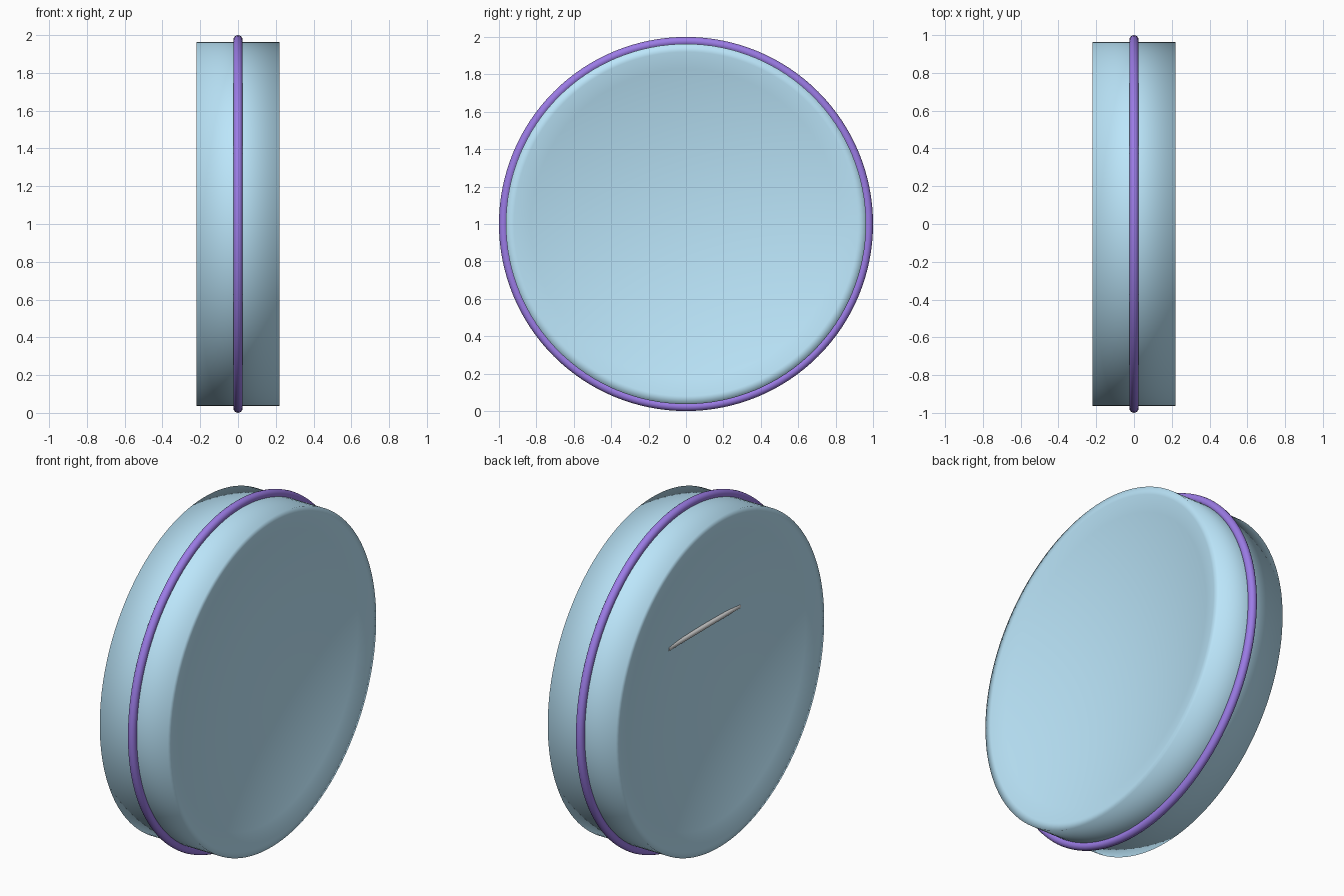
import bpy, bmesh, math
from mathutils import Vector

if "Cube" in bpy.data.objects:
    bpy.data.objects.remove(bpy.data.objects["Cube"])

CENTRE = Vector((0, 0, 1.0))
RADIUS, HALF_WIDTH, DISH_RADIUS, DISH_DEPTH = 0.963, 0.22, 0.92, 0.13


def material(name, color):
    mat = bpy.data.materials.new(name)
    mat.diffuse_color = (*color, 1)
    mat.use_nodes = True
    mat.node_tree.nodes["Principled BSDF"].inputs["Base Color"].default_value = mat.diffuse_color
    return mat


def finish(obj, name, mat=None):
    obj.name = name
    if mat:
        obj.data.materials.append(mat)
    for face in obj.data.polygons:
        face.use_smooth = True


blue = material("pale_blue", (0.50, 0.79, 0.96))
purple = material("purple", (0.33, 0.20, 0.79))

# Disc body: shallow dished faces, narrow flat lip and straight rim, turned about x
half = [(HALF_WIDTH - DISH_DEPTH * (1 - (i / 10) ** 2), DISH_RADIUS * i / 10) for i in range(11)]
half.append((HALF_WIDTH, RADIUS))
profile = [(-x, r) for x, r in half] + half[::-1]
bm = bmesh.new()
verts = [bm.verts.new((x, 0, r)) for x, r in profile]
edges = [bm.edges.new(pair) for pair in zip(verts, verts[1:])]
bmesh.ops.spin(bm, geom=verts + edges, cent=(0, 0, 0), axis=(1, 0, 0),
               angle=math.tau, steps=128, use_duplicate=False)
bmesh.ops.remove_doubles(bm, verts=bm.verts, dist=1e-4)
bmesh.ops.recalc_face_normals(bm, faces=bm.faces)
mesh = bpy.data.meshes.new("disc_body")
bm.to_mesh(mesh)
bm.free()
body = bpy.data.objects.new("disc_body", mesh)
body.location = CENTRE
bpy.context.collection.objects.link(body)
finish(body, "disc_body", blue)

# Ring around the middle of the rim
bpy.ops.mesh.primitive_torus_add(major_radius=0.976, minor_radius=0.024,
                                 major_segments=128, minor_segments=16,
                                 location=CENTRE, rotation=(0, math.pi / 2, 0))
finish(bpy.context.object, "rim_ring", purple)

# Thin bar barely breaking through the dished left face
bpy.ops.mesh.primitive_cylinder_add(vertices=16, radius=0.014, depth=0.66,
                                    location=(-0.110, 0, 1.29),
                                    rotation=(math.pi / 2, 0, 0))
finish(bpy.context.object, "face_bar")
bpy.ops.object.shade_smooth_by_angle()
